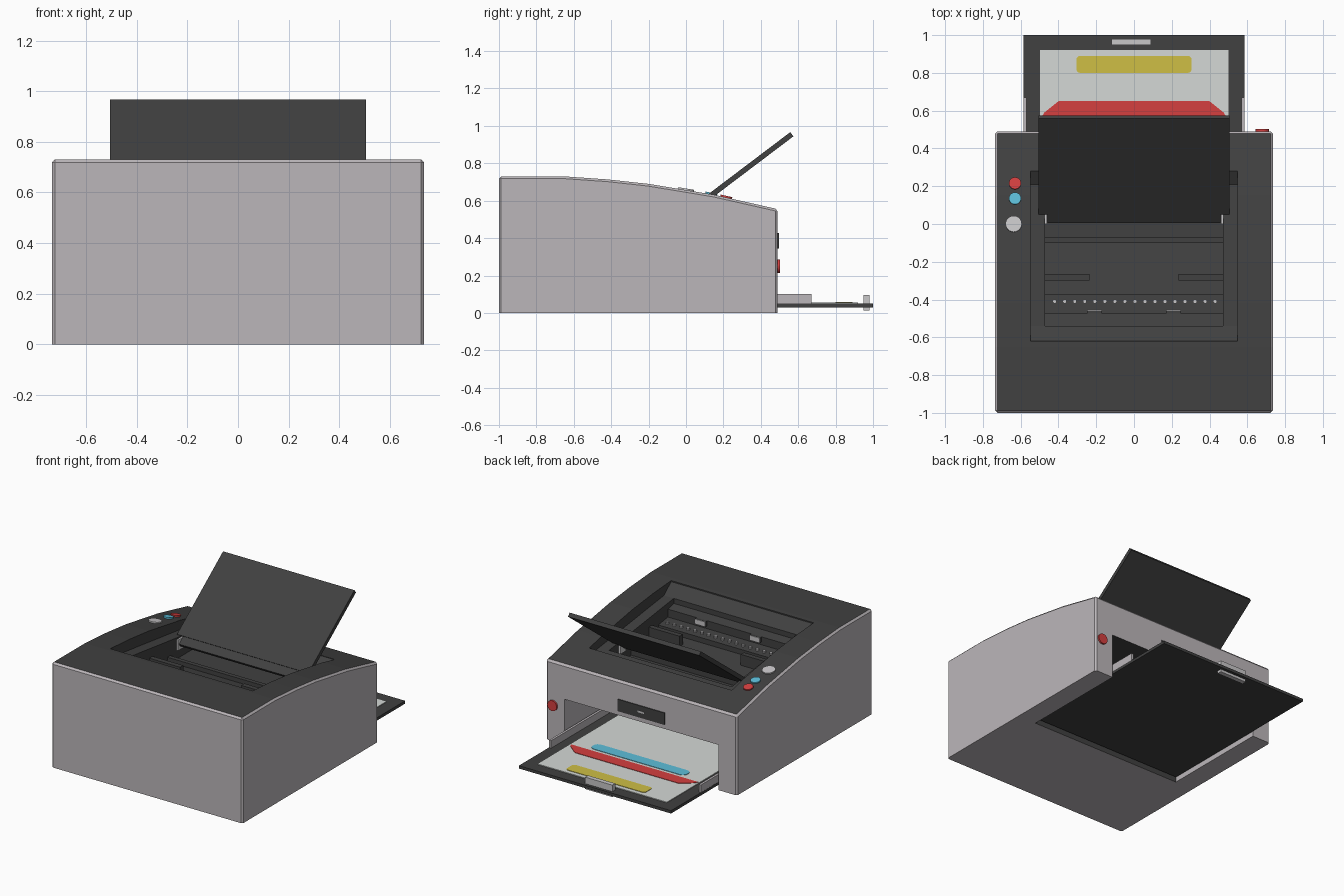
import bpy, bmesh, math
from mathutils import Matrix

if "Cube" in bpy.data.objects:
    bpy.data.objects.remove(bpy.data.objects["Cube"])


def material(name, r, g, b):
    m = bpy.data.materials.new(name)
    m.diffuse_color = (r, g, b, 1)
    m.use_nodes = True
    m.node_tree.nodes["Principled BSDF"].inputs["Base Color"].default_value = m.diffuse_color
    return m


GREY = material("casing grey", 0.50, 0.47, 0.49)
DARK = material("charcoal", 0.052, 0.052, 0.052)
WHITE = material("paper white", 0.66, 0.69, 0.67)
RED = material("red", 0.66, 0.05, 0.05)
BLUE = material("sky blue", 0.11, 0.52, 0.70)
YELLOW = material("yellow", 0.62, 0.52, 0.06)
SILVER = material("silver", 0.58, 0.57, 0.58)


def finish(name, bm, *mats):
    bmesh.ops.recalc_face_normals(bm, faces=bm.faces)
    me = bpy.data.meshes.new(name)
    bm.to_mesh(me)
    bm.free()
    for m in mats:
        me.materials.append(m)
    ob = bpy.data.objects.new(name, me)
    bpy.context.collection.objects.link(ob)
    return ob


def prism_bm(points, lo, hi, axis):
    """Extrude a 2D outline: (y, z) along x, or (x, y) along z."""
    place = (lambda p, d: (d, p[0], p[1])) if axis == "x" else (lambda p, d: (p[0], p[1], d))
    bm = bmesh.new()
    a = [bm.verts.new(place(p, lo)) for p in points]
    b = [bm.verts.new(place(p, hi)) for p in points]
    bm.faces.new(a)
    bm.faces.new(b[::-1])
    n = len(points)
    for i in range(n):
        bm.faces.new((a[i], b[i], b[(i + 1) % n], a[(i + 1) % n]))
    bmesh.ops.recalc_face_normals(bm, faces=bm.faces)
    bm.normal_update()
    return bm


def prism(name, points, lo, hi, axis, mat):
    return finish(name, prism_bm(points, lo, hi, axis), mat)


def box(name, x, y, z, mat):
    return prism(name, [(x[0], y[0]), (x[1], y[0]), (x[1], y[1]), (x[0], y[1])], z[0], z[1], "z", mat)


def disc(name, loc, r, h, mat, tilt=0.0, sides=32):
    bm = bmesh.new()
    bmesh.ops.create_cone(bm, cap_ends=True, segments=sides, radius1=r, radius2=r, depth=h,
                          matrix=Matrix.Translation(loc) @ Matrix.Rotation(tilt, 4, "X"))
    return finish(name, bm, mat)


def rounded_bar(name, x, y, r, mat):
    """Thin printed bar with rounded ends lying on the paper."""
    pts = []
    for cx, cy, a0 in ((x - r, y[1] - r, 0), (r - x, y[1] - r, 90), (r - x, y[0] + r, 180), (x - r, y[0] + r, 270)):
        for k in range(5):
            a = math.radians(a0 + k * 22.5)
            pts.append((cx + r * math.cos(a), cy + r * math.sin(a)))
    return prism(name, pts, 0.055, 0.058, "z", mat)


# Casing: extruded side profile, small bevel, dark lid faces
TOP = [(0.49, 0.555), (0.15, 0.632), (-0.2, 0.69), (-0.42, 0.714), (-0.65, 0.73), (-1.0, 0.73)]
bm = prism_bm([(-1.0, 0), (0.49, 0)] + TOP, -0.735, 0.735, "x")
edges = [e for e in bm.edges if e.calc_face_angle(0) > 0.9 and min(v.co.z for v in e.verts) > 0.5
         or abs(e.verts[0].co.z - e.verts[1].co.z) > 0.4]
bmesh.ops.bevel(bm, geom=edges, offset=0.012, segments=1, affect="EDGES")
bm.normal_update()
for f in bm.faces:
    f.material_index = int(f.normal.z > 0.9)
casing = finish("casing", bm, GREY, DARK)


def carve(points, half, dark):
    bm = prism_bm(points, -half, half, "x")
    for f in bm.faces:
        f.material_index = int(dark(f))
    cutter = finish("cutter", bm, GREY, DARK)
    cutter.hide_render = True
    mod = casing.modifiers.new("cut", "BOOLEAN")
    mod.operation, mod.solver, mod.object = "DIFFERENCE", "EXACT", cutter
    bpy.context.view_layer.objects.active = casing
    bpy.ops.object.modifier_apply(modifier=mod.name)
    bpy.data.objects.remove(cutter)


# Shallow sloping recess in the lid, then the stepped feed well
carve([(-0.62, 0.9), (-0.62, 0.72), (-0.54, 0.655), (0.21, 0.56), (0.28, 0.60), (0.28, 0.9)], 0.548, lambda f: True)
carve([(-0.54, 0.9), (-0.54, 0.62), (-0.475, 0.605), (-0.475, 0.55), (-0.37, 0.535), (-0.37, 0.50),
       (-0.10, 0.46), (-0.10, 0.49), (-0.07, 0.49), (-0.07, 0.44), (0.17, 0.44), (0.17, 0.9)], 0.472, lambda f: True)
# Tray bay, open at the back and underneath
carve([(-0.285, -0.1), (0.6, -0.1), (0.6, 0.315), (-0.285, 0.315)], 0.592, lambda f: abs(f.normal.x) < 0.5)

# Feed well fittings
for i in range(17):
    disc("feed_roller", (-0.42 + i * 0.0531, -0.41, 0.545), 0.011, 0.02, SILVER, sides=10)
for s in (-1, 1):
    xs = sorted((s * 0.235, s * 0.472))
    box("guide_bar", xs, (-0.30, -0.265), (0.46, 0.56), DARK)
    xs = (s * 0.21 - 0.04, s * 0.21 + 0.04)
    box("sensor_block", xs, (-0.475, -0.458), (0.57, 0.605), DARK)
    box("sensor_face", xs, (-0.458, -0.453), (0.57, 0.604), SILVER)
    xs = sorted((s * 0.46, s * 0.478))
    box("support_hinge", xs, (0.0, 0.065), (0.50, 0.575), SILVER)

# Tilted paper support: narrow foot and wide board
A = math.atan2(0.31, 0.41)
ca, sa = math.cos(A), math.sin(A)


def board(name, start, end, half, thick):
    at = lambda d, t: (0.02 + d * ca - t * sa, 0.525 + d * sa + t * ca)
    prism(name, [at(start, 0), at(end, 0), at(end, thick), at(start, thick)], -half, half, "x", DARK)


board("support_foot", 0.0, 0.08, 0.458, 0.024)
board("paper_support", 0.06, 0.695, 0.505, 0.028)

# Control buttons on the lid
disc("red_button", (-0.63, 0.215, 0.619), 0.032, 0.014, RED, -0.22)
disc("blue_button", (-0.63, 0.135, 0.636), 0.032, 0.014, BLUE, -0.18)
disc("power_button", (-0.637, 0.0, 0.658), 0.043, 0.014, SILVER, -0.165)

# Display strip and knob on the tray side
box("display_panel", (-0.18, 0.18), (0.485, 0.496), (0.345, 0.428), DARK)
box("display_mark", (-0.025, 0.025), (0.494, 0.498), (0.38, 0.392), SILVER)
disc("side_knob", (0.68, 0.492, 0.25), 0.036, 0.02, RED, math.pi / 2)

# Output tray with rails, handle, paper and printed bars
box("tray", (-0.585, 0.585), (-0.275, 1.0), (0.03, 0.05), DARK)
for s in (-1, 1):
    box("tray_rail", sorted((s * 0.568, s * 0.584)), (-0.27, 0.67), (0.048, 0.102), GREY)
box("tray_handle", (-0.12, 0.09), (0.948, 0.98), (0.012, 0.095), SILVER)
box("paper", (-0.497, 0.5), (-0.2, 0.92), (0.048, 0.055), WHITE)
rounded_bar("yellow_bar", 0.305, (0.80, 0.89), 0.02, YELLOW)
rounded_bar("blue_bar", 0.365, (0.46, 0.54), 0.035, BLUE)
prism("red_bar", [(-0.49, 0.565), (0.49, 0.565), (0.475, 0.59), (0.40, 0.65), (-0.40, 0.65), (-0.475, 0.59)],
      0.055, 0.058, "z", RED)
